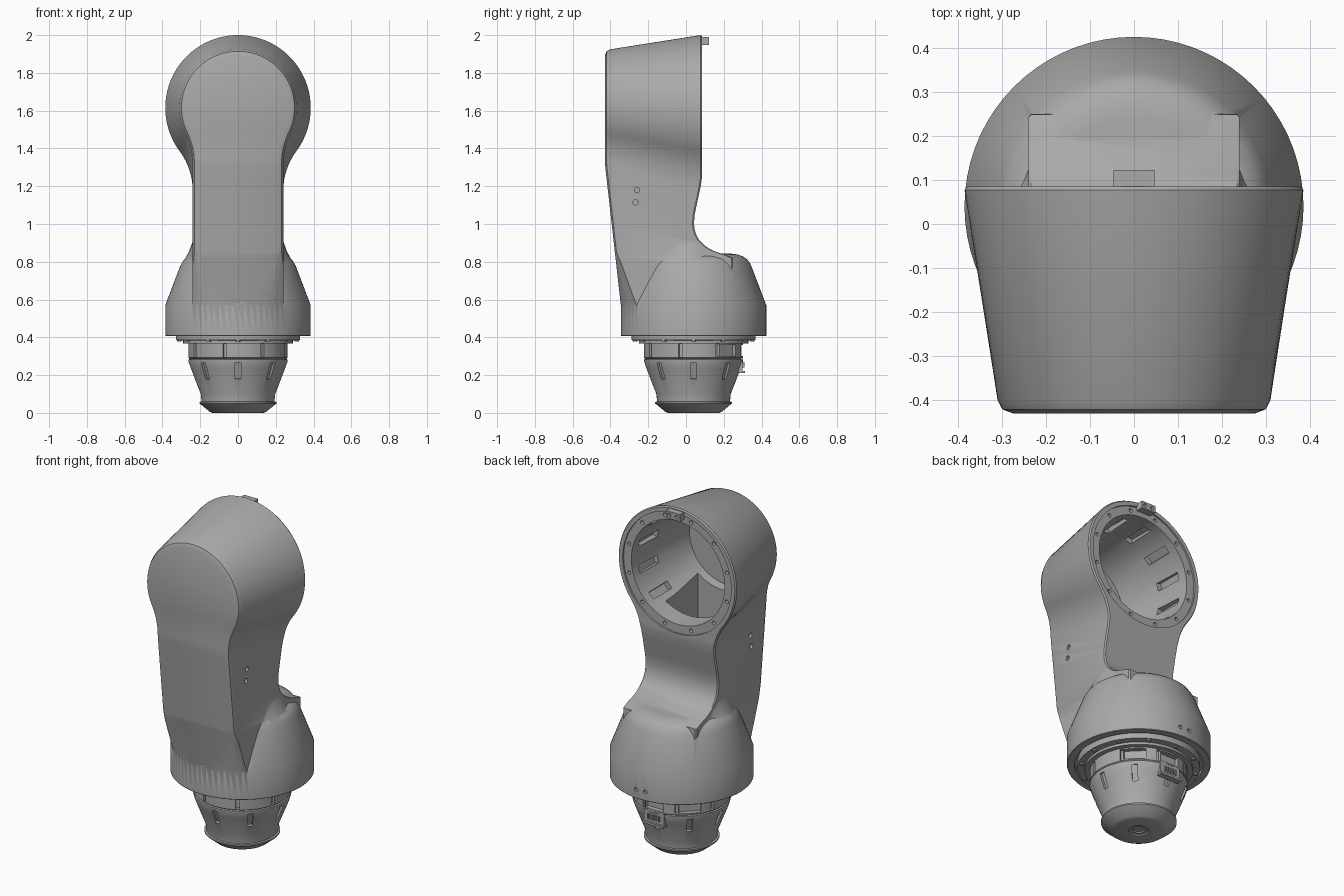
import bpy, bmesh
from math import sin, cos, pi, sqrt, atan2
from mathutils import Matrix, Vector

old = bpy.data.objects.get("Cube")
if old:
    bpy.data.objects.remove(old, do_unlink=True)

grey = bpy.data.materials.new("plain_grey")
grey.use_nodes = True
GREY = (0.4, 0.4, 0.4, 1)
grey.diffuse_color = GREY
grey.node_tree.nodes["Principled BSDF"].inputs["Base Color"].default_value = GREY

AXIS_Y = 0.04      # base axis
HEAD_Z = 1.615     # head axis


def finish(name, bm):
    bmesh.ops.remove_doubles(bm, verts=bm.verts, dist=1e-5)
    bmesh.ops.recalc_face_normals(bm, faces=bm.faces)
    mesh = bpy.data.meshes.new(name)
    bm.to_mesh(mesh)
    bm.free()
    mesh.materials.append(grey)
    ob = bpy.data.objects.new(name, mesh)
    bpy.context.collection.objects.link(ob)
    return ob


def skin(bm, rings, closed=True):
    """Join equally long rings of points with quads."""
    vs = [[bm.verts.new(p) for p in r] for r in rings]
    n = len(vs[0])
    for a, b in zip(vs, vs[1:]):
        for j in range(n):
            k = (j + 1) % n
            bm.faces.new((a[j], a[k], b[k], b[j]))
    return vs


def revolve(name, profile, matrix, steps=72):
    """Spin (radius, height) points that start and end on the axis."""
    bm = bmesh.new()
    rings = [[matrix @ Vector((r * cos(2 * pi * i / steps), r * sin(2 * pi * i / steps), z))
              for i in range(steps)] for r, z in profile[1:-1]]
    vs = skin(bm, rings)
    bm.faces.new(vs[0])
    bm.faces.new(vs[-1])
    return finish(name, bm)


def boxes(name, items):
    """Join boxes given as (matrix, size)."""
    bm = bmesh.new()
    for m, size in items:
        bmesh.ops.create_cube(bm, size=1, matrix=m @ Matrix.Diagonal((*size, 1)))
    return finish(name, bm)


def pins(name, items, radius, depth):
    """Join small cylinders placed by matrices."""
    bm = bmesh.new()
    for m in items:
        bmesh.ops.create_cone(bm, cap_ends=True, segments=12, radius1=radius,
                              radius2=radius, depth=depth, matrix=m)
    return finish(name, bm)


def combine(ob, tool, operation):
    mod = ob.modifiers.new(tool.name, "BOOLEAN")
    mod.operation, mod.solver, mod.object = operation, "EXACT", tool
    bpy.context.view_layer.objects.active = ob
    bpy.ops.object.modifier_apply(modifier=mod.name)
    bpy.data.objects.remove(tool, do_unlink=True)


def smooth(ob, angle=0.6):
    bpy.ops.object.select_all(action="DESELECT")
    ob.select_set(True)
    bpy.context.view_layer.objects.active = ob
    bpy.ops.object.shade_smooth_by_angle(angle=angle)


def lerp(table, z):
    for (z0, y0), (z1, y1) in zip(table, table[1:]):
        if z <= z1:
            return y0 + (y1 - y0) * (z - z0) / (z1 - z0)
    return table[-1][1]


def half_outline(radius, width, fillet=0.35):
    """Right half of the arm silhouette, from the bottom to the crown."""
    h = sqrt((radius + fillet) ** 2 - (width + fillet) ** 2)
    low = HEAD_Z - h
    pts = [(width, 0.5 + (low - 0.5) * i / 36) for i in range(36)]
    turn = atan2(h, width + fillet)
    for i in range(12):
        a = turn * i / 12
        pts.append((width + fillet - fillet * cos(a), low + fillet * sin(a)))
    for i in range(37):
        a = -turn + (pi / 2 + turn) * i / 36
        pts.append((radius * cos(a), HEAD_Z + radius * sin(a)))
    return pts


# Arm: silhouette lofted from the wide back to the narrow front
FRONT = [(0.5, -0.337), (0.57, -0.345), (1.27, -0.424), (1.33, -0.43), (2.1, -0.43)]
BACK = [(0.5, 0.25), (0.82, 0.25), (0.84, 0.2), (0.855, 0.15), (0.88, 0.105), (0.92, 0.065),
        (0.96, 0.048), (1.0, 0.042), (1.05, 0.046), (1.2, 0.078), (1.25, 0.085), (2.1, 0.085)]
sections = []
for radius, inset, table, shift in ((0.385, 0.006, BACK, 0), (0.385, 0, BACK, -0.008),
                                    (0.31, 0, FRONT, 0.03), (0.308, 0.009, FRONT, 0.009),
                                    (0.305, 0.03, FRONT, 0)):
    sections.append([(x, lerp(table, z) + shift, z)
                     for x, z in half_outline(radius - inset, 0.24 - inset)])
bm = bmesh.new()
rows = []
for row in zip(*sections):
    rows.append(list(row) + [(-x, y, z) for x, y, z in reversed(row)])
vs = skin(bm, rows)
bm.faces.new(vs[0])
body = finish("arm_housing", bm)

# Lower front corners of the arm flare down to the round base
at_base = Matrix.Translation((0, AXIS_Y, 0))
combine(body, revolve("corner_limit", [(0, 0.45), (0.349, 0.45), (0.844, 2.1), (0, 2.1)],
                      at_base, 128), "INTERSECT")

# Round base with sloping shoulder
base = revolve("base", [(0, 0.43), (0.345, 0.43), (0.345, 0.407), (0.382, 0.407), (0.385, 0.41),
                        (0.385, 0.57), (0.309, 0.77), (0.3, 0.79), (0.285, 0.812), (0.262, 0.828),
                        (0.235, 0.838), (0.2, 0.843), (0, 0.843)], at_base)
combine(body, base, "UNION")

# Soft webs between shoulder and arm sides
for side in (-1, 1):
    bm = bmesh.new()
    curve = [(0, 0.93), (0.008, 0.9), (0.022, 0.86), (0.04, 0.825), (0.068, 0.775), (0.068, 0.7)]
    rings = []
    for i in range(9):
        t = -1 + i / 4
        k = 0.15 + 0.85 * cos(t * pi / 2)
        ring = [(side * (0.235 + w * k), 0.01 + 0.15 * t, 0.775 + (z - 0.775) * k) for w, z in curve]
        rings.append(ring + [(side * 0.2, ring[0][1], ring[-1][2]), (side * 0.2, ring[0][1], ring[0][2])])
    vs = skin(bm, rings)
    bm.faces.new(vs[0])
    bm.faces.new(vs[-1])
    combine(body, finish("web", bm), "UNION")

# Head bore with a shallow lip, opening down into the arm
at_head = Matrix.Translation((0, 0, HEAD_Z)) @ Matrix.Rotation(pi / 2, 4, "X")
combine(body, revolve("bore", [(0, -0.12), (0.355, -0.12), (0.355, -0.075), (0.305, -0.075),
                               (0.295, 0.12), (0.25, 0.39), (0, 0.39)], at_head), "DIFFERENCE")
combine(body, boxes("arm_cavity", [(Matrix.Translation((0, -0.19, 1.32)), (0.32, 0.3, 0.5))]),
        "DIFFERENCE")

# Slots along the bore wall, bolt holes around the rim
slots, bolts = [], []
for i in range(12):
    spin = Matrix.Translation((0, 0, HEAD_Z)) @ Matrix.Rotation(2 * pi * (i + 0.5) / 12, 4, "Y")
    if i not in (5, 6):
        slots.append((spin @ Matrix.Translation((0, -0.06, 0.29)), (0.045, 0.16, 0.06)))
    bolts.append(spin @ Matrix.Translation((0, 0.07, 0.331)) @ Matrix.Rotation(pi / 2, 4, "X"))
combine(body, boxes("slots", slots), "DIFFERENCE")
combine(body, pins("rim_holes", bolts, 0.011, 0.05), "DIFFERENCE")

# Small screw holes in the arm sides and at the back of the base
across = Matrix.Rotation(pi / 2, 4, "Y")
side_holes = [Matrix.Translation((s * 0.24, y, z)) @ across
              for s in (-1, 1) for y, z in ((-0.26, 1.18), (-0.268, 1.115))]
combine(body, pins("side_holes", side_holes, 0.014, 0.03), "DIFFERENCE")
back_holes = [Matrix.Translation((x, 0.425, 0.46)) @ Matrix.Rotation(pi / 2, 4, "X")
              for x in (-0.03, 0.03)]
combine(body, pins("back_holes", back_holes, 0.012, 0.03), "DIFFERENCE")
smooth(body)

# Clip on the crown of the head
clip = boxes("crown_clip", [(Matrix.Translation((0, 0.1, 1.968)), (0.092, 0.045, 0.042))])
combine(clip, pins("clip_holes", [Matrix.Translation((x, 0.12, 1.968)) @ Matrix.Rotation(pi / 2, 4, "X")
                                  for x in (-0.024, 0.024)], 0.011, 0.03), "DIFFERENCE")

# Drive unit under the base
drive = revolve("drive_unit", [(0, 0.012), (0.03, 0.012), (0.035, 0.006), (0.05, 0.006), (0.055, 0),
                               (0.135, 0), (0.15, 0.006), (0.203, 0.05), (0.203, 0.058),
                               (0.193, 0.06), (0.197, 0.1), (0.25, 0.235), (0.263, 0.275),
                               (0.263, 0.283), (0.255, 0.286), (0.262, 0.292), (0.262, 0.368),
                               (0.29, 0.368), (0.29, 0.383), (0.328, 0.385), (0.328, 0.435),
                               (0, 0.435)], at_base)
grooves = []
for i in range(8):
    spin = at_base @ Matrix.Rotation(2 * pi * i / 8, 4, "Z")
    grooves.append((spin @ Matrix.Translation((0, -0.245, 0.22)) @ Matrix.Rotation(0.36, 4, "X"),
                    (0.03, 0.03, 0.09)))
    turned = spin @ Matrix.Rotation(pi / 8 + 0.12, 4, "Z")
    grooves.append((turned @ Matrix.Translation((0, -0.262, 0.33)), (0.02, 0.04, 0.07)))
# Wider windows on the back half
for i in (-1, 0, 1):
    spin = at_base @ Matrix.Rotation(i * pi / 4, 4, "Z")
    grooves.append((spin @ Matrix.Translation((0, 0.262, 0.33)), (0.12, 0.06, 0.06)))
combine(drive, boxes("grooves", grooves), "DIFFERENCE")
smooth(drive)

# Flange screws
heads = [at_base @ Matrix.Rotation(2 * pi * i / 12, 4, "Z") @ Matrix.Translation((0, 0.31, 0.385))
         for i in range(12)]
pins("flange_screws", heads, 0.012, 0.016)

# Rear connector with a row of contacts
boxes("connector", [(Matrix.Translation((0, 0.28, 0.255)), (0.13, 0.04, 0.075)),
                    (Matrix.Translation((0, 0.295, 0.217)), (0.14, 0.035, 0.012))])
boxes("contacts", [(Matrix.Translation((x * 0.018, 0.303, 0.255)), (0.008, 0.012, 0.03))
                   for x in range(-2, 3)])
